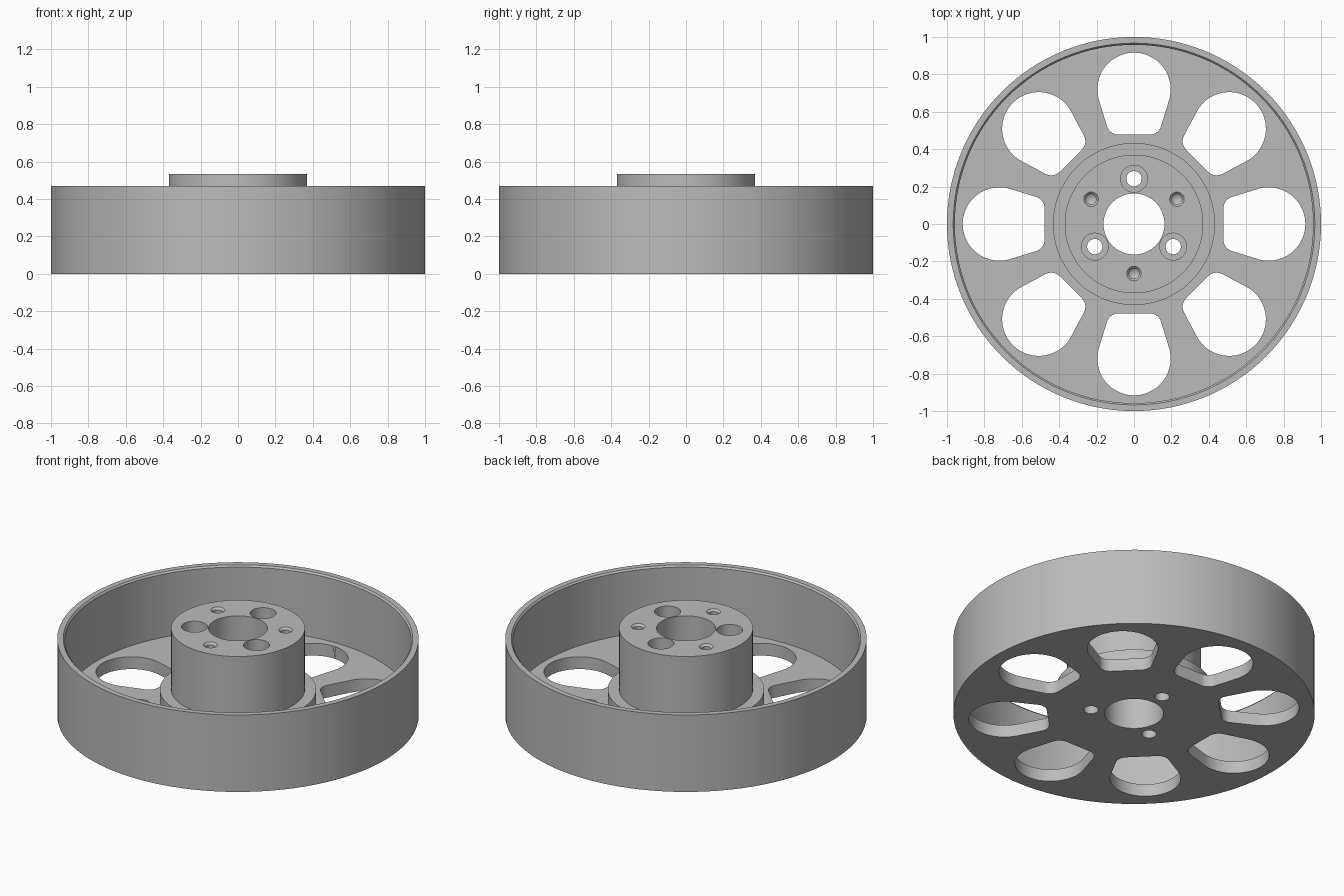
import bpy, bmesh, math
from mathutils import Vector, Matrix, geometry

if "Cube" in bpy.data.objects:
    bpy.data.objects.remove(bpy.data.objects["Cube"])

SEG = 128
H_RIM, H_HUB, H_FLANGE, H_WEB = 0.47, 0.533, 0.16, 0.075

grey = bpy.data.materials.new("wheel grey")
grey.diffuse_color = (0.5, 0.5, 0.5, 1)
grey.use_nodes = True
grey.node_tree.nodes["Principled BSDF"].inputs["Base Color"].default_value = grey.diffuse_color


def add_object(name, bm):
    bmesh.ops.recalc_face_normals(bm, faces=bm.faces)
    mesh = bpy.data.meshes.new(name)
    bm.to_mesh(mesh)
    bm.free()
    mesh.materials.append(grey)
    ob = bpy.data.objects.new(name, mesh)
    bpy.context.collection.objects.link(ob)
    return ob


def lathe(bm, profile, seg, centre=(0, 0)):
    """Revolve a closed (radius, z) profile; points at radius 0 merge into poles."""
    rings = []
    for r, z in profile:
        if r == 0:
            rings.append([bm.verts.new((*centre, z))] * seg)
        else:
            rings.append([bm.verts.new((centre[0] + r * math.cos(2 * math.pi * i / seg),
                                        centre[1] + r * math.sin(2 * math.pi * i / seg), z))
                          for i in range(seg)])
    for k, a in enumerate(rings):
        b = rings[(k + 1) % len(rings)]
        for i in range(seg):
            j = (i + 1) % seg
            quad = list(dict.fromkeys((a[i], a[j], b[j], b[i])))
            if len(quad) > 2:
                bm.faces.new(quad)


def polar(radius, degrees):
    a = math.radians(degrees)
    return radius * math.cos(a), radius * math.sin(a)


# Wheel body: rim, web, stepped flange, hub and bore in one turned section
bm = bmesh.new()
lathe(bm, [(0.163, 0), (1, 0), (1, H_RIM), (0.967, H_RIM), (0.958, H_RIM - 0.01),
           (0.958, H_WEB), (0.433, H_WEB), (0.433, H_FLANGE), (0.37, H_FLANGE),
           (0.37, H_HUB), (0.163, H_HUB)], SEG)
wheel = add_object("wheel_body", bm)

# Window cutters: outline wrapped around one large and two small circles
points = []
for cx, cy, r in ((0, 0.72, 0.196), (-0.083, 0.543, 0.065), (0.083, 0.543, 0.065)):
    for i in range(64):
        x, y = polar(r, i * 360 / 64)
        points.append(Vector((cx + x, cy + y)))
outline = [points[i] for i in geometry.convex_hull_2d(points)]
bm = bmesh.new()
for k in range(8):
    turn = Matrix.Rotation(k * math.pi / 4, 3, 'Z')
    low = [bm.verts.new(turn @ Vector((p.x, p.y, -0.1))) for p in outline]
    high = [bm.verts.new(turn @ Vector((p.x, p.y, 0.2))) for p in outline]
    bm.faces.new(low)
    bm.faces.new(high)
    for i in range(len(low)):
        j = (i + 1) % len(low)
        bm.faces.new((low[i], low[j], high[j], high[i]))
windows = add_object("window_cutter", bm)

# Hole cutters: three counterbored through holes and three blind threaded holes
bm = bmesh.new()
for k in range(3):
    lathe(bm, [(0, -0.1), (0.041, -0.1), (0.041, 0.15), (0.072, 0.15), (0.072, 0.7), (0, 0.7)],
          40, polar(0.242, 90 + 120 * k))
    lathe(bm, [(0, 0.28), (0.027, 0.3), (0.027, H_HUB - 0.012), (0.039, H_HUB),
               (0.039, 0.7), (0, 0.7)], 32, polar(0.265, 30 + 120 * k))
holes = add_object("bolt_hole_cutter", bm)

# Cut the openings
bpy.context.view_layer.objects.active = wheel
for cutter in (windows, holes):
    mod = wheel.modifiers.new(cutter.name, 'BOOLEAN')
    mod.operation = 'DIFFERENCE'
    mod.solver = 'EXACT'
    mod.object = cutter
    bpy.ops.object.modifier_apply(modifier=mod.name)
    bpy.data.objects.remove(cutter)

# Smooth round walls, sharp machined edges
bpy.ops.object.select_all(action='DESELECT')
wheel.select_set(True)
bpy.ops.object.shade_smooth_by_angle(angle=math.radians(25))
